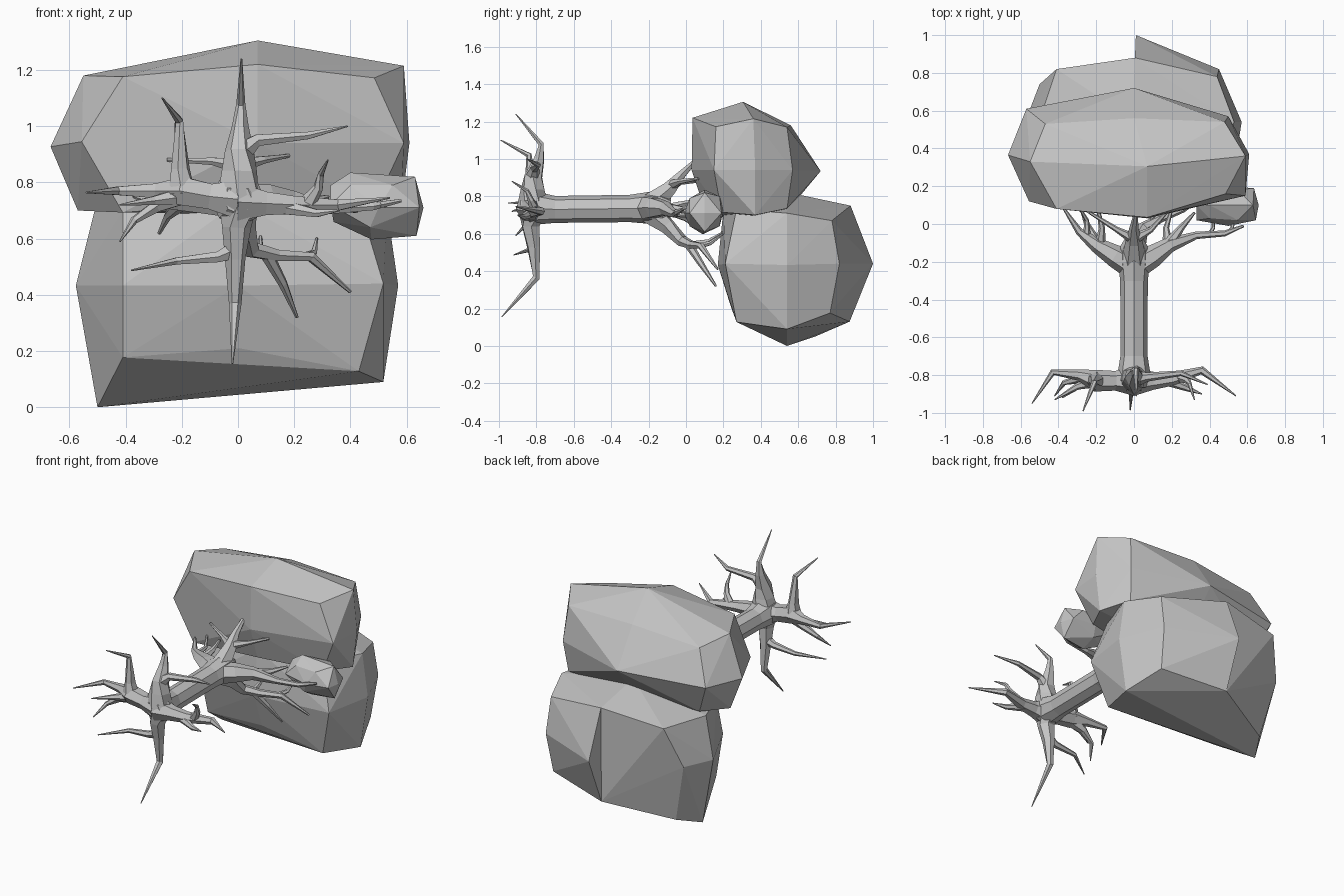
import bpy, bmesh, math
from mathutils import Vector

mat = bpy.data.materials.new("plain grey")
mat.diffuse_color = (0.55, 0.55, 0.55, 1)


def finish(name, bm):
    bmesh.ops.recalc_face_normals(bm, faces=bm.faces[:])
    me = bpy.data.meshes.new(name)
    bm.to_mesh(me)
    bm.free()
    me.materials.append(mat)
    ob = bpy.data.objects.new(name, me)
    bpy.context.collection.objects.link(ob)
    return ob


def lump(name, pts):
    """Faceted lump wrapped around a few points."""
    bm = bmesh.new()
    vs = [bm.verts.new(p) for p in pts]
    bmesh.ops.convex_hull(bm, input=vs)
    bmesh.ops.delete(bm, geom=[v for v in bm.verts if not v.link_faces], context='VERTS')
    finish(name, bm)


def limb(bm, pts, sides=6):
    """Tapered tube; pts are (x, y, z, radius), a zero radius makes a tip."""
    P = [Vector(p[:3]) for p in pts]
    rings = []
    for i, p in enumerate(pts):
        d = P[min(i + 1, len(P) - 1)] - P[max(i - 1, 0)]
        q = d.to_track_quat('Z', 'Y')
        r = max(p[3], 0.003)
        rings.append([bm.verts.new(P[i] + q @ Vector((r * math.cos(a), r * math.sin(a), 0)))
                      for a in (math.tau * k / sides for k in range(sides))])
    for a, b in zip(rings, rings[1:]):
        # line up the rings so the tube does not twist
        s = min(range(sides), key=lambda t: sum((a[k].co - b[(k + t) % sides].co).length
                                                for k in range(sides)))
        for k in range(sides):
            n = (k + 1) % sides
            bm.faces.new((a[k], a[n], b[(n + s) % sides], b[(k + s) % sides]))
    bm.faces.new(rings[0])
    bm.faces.new(rings[-1])


def limbs(name, paths):
    bm = bmesh.new()
    for p in paths:
        limb(bm, p)
    finish(name, bm)


# trunk, lying along y
bm = bmesh.new()
limb(bm, [(0, -.885, .74, .05), (0, -.83, .74, .095), (0, -.78, .735, .085), (0, -.7, .73, .072),
          (0, -.3, .735, .073), (0, -.2, .738, .085), (0, -.13, .74, .08), (0, -.08, .74, .05)], 8)
finish("trunk", bm)

# roots
limbs("upper_roots", [
    [(0, -.82, .74, .085), (.005, -.82, .84, .065), (.005, -.815, .91, .052), (.008, -.785, 1.0, .03), (.01, -.775, 1.08, .016), (.012, -.91, 1.24, 0)],
    [(.005, -.82, .9, .045), (.07, -.81, .95, .024), (.25, -.79, .967, .015), (.39, -.85, 1.0, 0)],
])
limbs("left_roots", [
    [(0, -.83, .74, .08), (-.1, -.83, .75, .052), (-.2, -.83, .77, .058), (-.29, -.8, .77, .03), (-.43, -.785, .77, .017), (-.54, -.95, .764, 0)],
    [(-.2, -.83, .76, .055), (-.205, -.83, .85, .034), (-.21, -.84, 1.02, .016), (-.27, -.99, 1.1, 0)],
    [(-.2, -.83, .76, .045), (-.29, -.82, .715, .024), (-.37, -.84, .665, .014), (-.42, -.91, .59, 0)],
    [(-.2, -.83, .75, .035), (-.3, -.86, .735, .018), (-.42, -.93, .72, 0)],
])
limbs("right_roots", [
    [(0, -.83, .73, .08), (.1, -.83, .725, .048), (.2, -.82, .72, .036), (.36, -.775, .72, .022), (.54, -.91, .745, 0)],
    [(.25, -.81, .73, .03), (.285, -.83, .78, .018), (.295, -.85, .83, .012), (.32, -.93, .88, 0)],
    [(.15, -.82, .715, .03), (.28, -.87, .69, .016), (.36, -.9, .7, 0)],
])
limbs("lower_roots", [
    [(0, -.82, .73, .08), (-.005, -.83, .64, .052), (-.01, -.815, .53, .037), (-.01, -.8, .365, .022), (-.02, -.985, .155, 0)],
    [(-.01, -.82, .56, .035), (-.07, -.82, .535, .022), (-.22, -.82, .52, .014), (-.38, -.92, .487, 0)],
])

# branches carrying the crown
limbs("upper_branches", [
    [(0, -.2, .75, .07), (0, -.09, .84, .045), (0, -.02, .92, .024), (.01, .06, 1.0, .01)],
    [(0, -.08, .86, .03), (-.09, -.03, .875, .015), (-.25, .07, .88, .007)],
    [(0, -.08, .86, .03), (.09, -.03, .88, .015), (.18, .07, .895, .007)],
])
limbs("left_branches", [
    [(0, -.23, .735, .07), (-.1, -.17, .74, .06), (-.2, -.11, .735, .04), (-.29, -.04, .73, .02), (-.37, .08, .75, .007)],
    [(-.2, -.1, .73, .03), (-.25, .0, .68, .015), (-.28, .08, .62, .007)],
    [(-.18, -.12, .73, .03), (-.17, -.02, .76, .017), (-.19, .08, .78, .008)],
    [(-.25, -.07, .73, .022), (-.25, .02, .74, .012), (-.29, .09, .78, .006)],
])
limbs("right_branches", [
    [(0, -.23, .735, .07), (.1, -.17, .74, .06), (.19, -.11, .735, .04), (.33, -.06, .705, .02), (.48, -.05, .715, .016), (.58, -.01, .735, .007)],
    [(.19, -.1, .735, .032), (.25, -.02, .73, .018), (.32, .06, .75, .007)],
    [(.18, -.12, .73, .03), (.17, -.02, .7, .016), (.2, .08, .69, .007)],
    [(.4, -.055, .705, .013), (.42, -.02, .7, .01), (.42, .05, .7, .006)],
    [(.5, -.045, .72, .013), (.52, -.02, .72, .01), (.53, .05, .72, .006)],
])
limbs("lower_branches", [
    [(0, -.2, .72, .07), (.02, -.1, .64, .045), (.05, -.02, .56, .032), (.14, .03, .54, .023), (.26, .08, .535, .019), (.4, .17, .41, .006)],
    [(.1, .01, .55, .025), (.16, .08, .44, .017), (.21, .16, .32, .006)],
    [(.1, .01, .54, .02), (.08, .12, .56, .012), (.08, .2, .61, .005)],
    [(.24, .07, .535, .018), (.27, .13, .55, .012), (.28, .2, .6, .005)],
])

# foliage
lump("upper_foliage", [
    (-.41, .08, 1.176), (.07, .035, 1.22), (.485, .16, 1.172),
    (-.55, .33, 1.18), (.07, .305, 1.305), (.59, .36, 1.215),
    (-.47, .53, 1.14), (0, .56, 1.18), (.48, .54, 1.17),
    (-.556, .12, .945), (.07, .03, .94), (.59, .15, .94),
    (-.667, .365, .927), (.61, .37, .94), (-.57, .61, .93), (0, .72, .935), (.5, .57, .94),
    (-.41, .12, .693), (.07, .1, .73), (.485, .19, .715),
    (-.57, .35, .70), (.07, .35, .685), (.58, .37, .70),
    (-.47, .53, .72), (0, .55, .73), (.48, .54, .735)])

lump("lower_foliage", [
    (-.41, .27, .70), (0, .2, .73), (.43, .27, .73),
    (-.51, .52, .70), (0, .55, .82), (.53, .54, .71),
    (-.41, .82, .70), (.005, .88, .75), (.44, .78, .67),
    (-.41, .20, .433), (0, .17, .433), (.517, .21, .44),
    (-.577, .54, .433), (.57, .54, .433), (.45, .82, .44), (-.5, .74, .44),
    (-.41, .27, .177), (.005, .24, .21), (.43, .27, .128),
    (-.5, .54, 0), (.517, .54, .09), (-.41, .69, .05), (.005, .875, .13), (.43, .77, .176)])

# rear bulge on the lower foliage
lump("lower_foliage_bulge", [
    (.01, 1, .44), (.005, .88, .75), (.005, .875, .13),
    (.44, .78, .67), (.45, .82, .44), (.43, .77, .176)])

# small side foliage
lump("small_foliage", [
    (.33, .02, .72), (.33, .1, .79), (.33, .17, .72), (.34, .1, .66),
    (.40, .10, .835), (.40, .03, .79), (.40, .17, .79),
    (.50, -.01, .71), (.47, .20, .72), (.475, .09, .597), (.47, .02, .64), (.47, .18, .64),
    (.55, .02, .79), (.55, .18, .80), (.63, .10, .82), (.645, .02, .71),
    (.635, .19, .71), (.635, .10, .61), (.66, .10, .71)])
